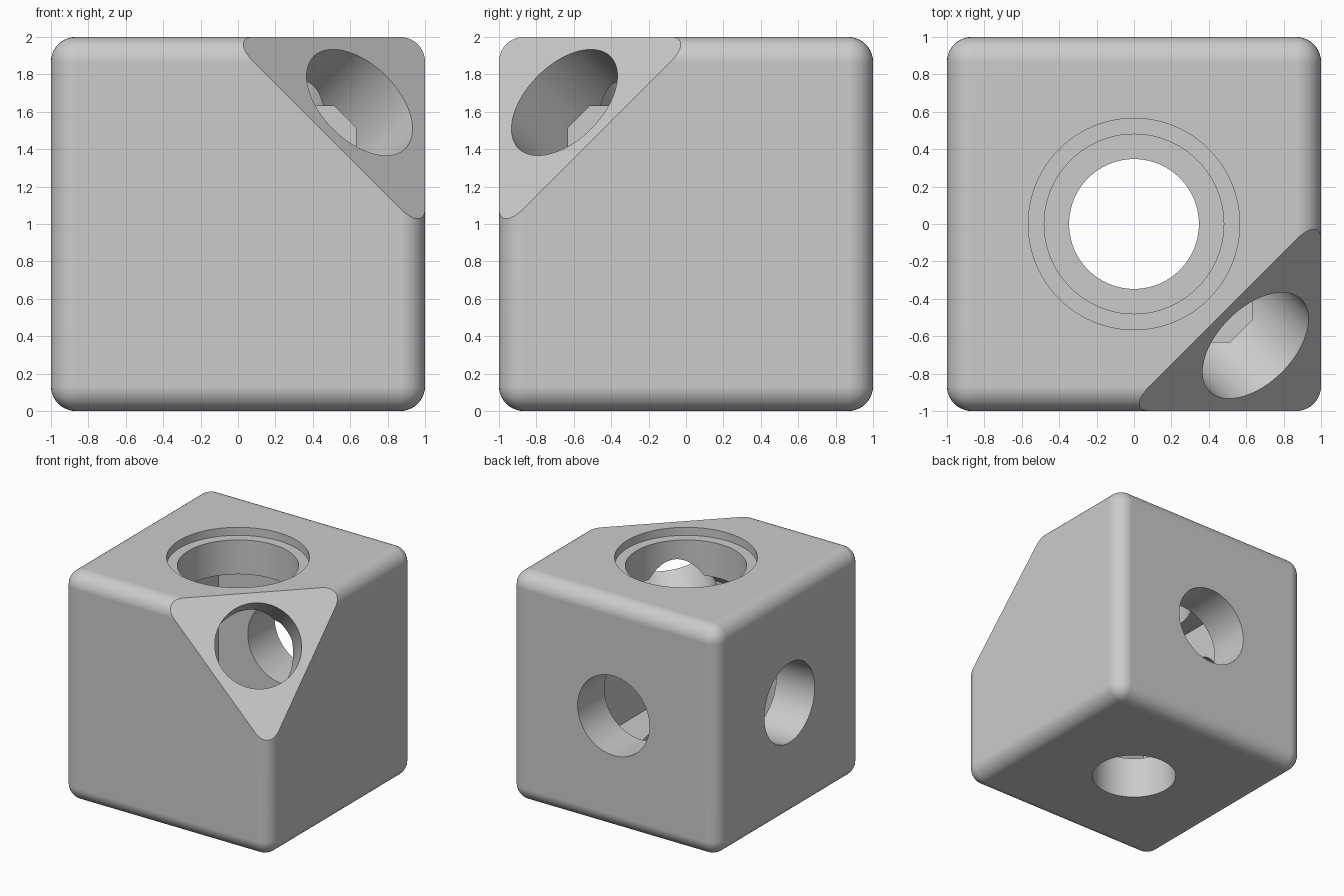
import bpy, bmesh
from math import radians
from mathutils import Vector, Matrix

default = bpy.data.objects.get("Cube")
if default:
    bpy.data.objects.remove(default, do_unlink=True)

CENTRE = Vector((0, 0, 1))
DIAGONAL = Vector((1, -1, 1)).normalized()
BORE, CAVITY = 0.347, 0.63

grey = bpy.data.materials.new("plain_grey")
grey.use_nodes = True
grey.diffuse_color = (0.6, 0.6, 0.6, 1)
grey.node_tree.nodes["Principled BSDF"].inputs["Base Color"].default_value = (0.6, 0.6, 0.6, 1)


def make_object(name, bm):
    bmesh.ops.recalc_face_normals(bm, faces=bm.faces)
    mesh = bpy.data.meshes.new(name)
    bm.to_mesh(mesh)
    bm.free()
    mesh.materials.append(grey)
    obj = bpy.data.objects.new(name, mesh)
    bpy.context.collection.objects.link(obj)
    return obj


def cube_mesh(size):
    bm = bmesh.new()
    bmesh.ops.create_cube(bm, size=size, matrix=Matrix.Translation(CENTRE))
    return bm


def bore(name, direction, radius, start, end):
    """Round cutter along a direction, between two distances from the centre."""
    direction = Vector(direction)
    turn = direction.to_track_quat("Z", "Y").to_matrix().to_4x4()
    place = Matrix.Translation(CENTRE + direction * (start + end) / 2)
    bm = bmesh.new()
    bmesh.ops.create_cone(bm, cap_ends=True, segments=96, radius1=radius,
                          radius2=radius, depth=end - start, matrix=place @ turn)
    return make_object(name, bm)


# Rounded block with one corner sliced off
bm = cube_mesh(2)
bmesh.ops.bevel(bm, geom=bm.edges[:], offset=0.133, segments=10, profile=0.5, affect="EDGES")
corner = CENTRE + Vector((1, -1, 1)) - DIAGONAL * (1.05 / 3 ** 0.5)
cut = bmesh.ops.bisect_plane(bm, geom=bm.verts[:] + bm.edges[:] + bm.faces[:],
                             plane_co=corner, plane_no=DIAGONAL, clear_outer=True)
rim = [e for e in cut["geom_cut"] if isinstance(e, bmesh.types.BMEdge)]
bmesh.ops.contextual_create(bm, geom=rim)
block = make_object("bored_block", bm)

# Square inner chamber, chamfered along the three edges at the sliced corner
bm = cube_mesh(2 * CAVITY)
tip = max(bm.verts, key=lambda v: (v.co - CENTRE).dot(DIAGONAL))
bmesh.ops.bevel(bm, geom=list(tip.link_edges), offset=0.115, segments=1, affect="EDGES")
cutters = [make_object("chamber_cutter", bm)]

# Side, bottom and diagonal bores, then the stepped top opening
for name, direction in (("left", (-1, 0, 0)), ("back", (0, 1, 0)), ("bottom", (0, 0, -1))):
    cutters.append(bore(name + "_bore_cutter", direction, BORE, 0.5, 1.2))
cutters.append(bore("diagonal_bore_cutter", DIAGONAL, BORE, 0.6, 1.6))
cutters.append(bore("top_bore_cutter", (0, 0, 1), 0.48, 0.5, 1.2))
cutters.append(bore("top_recess_cutter", (0, 0, 1), 0.565, 0.93, 1.2))

bpy.ops.object.select_all(action="DESELECT")
block.select_set(True)
bpy.context.view_layer.objects.active = block
for cutter in cutters:
    cutter.hide_render = True
    mod = block.modifiers.new(cutter.name, "BOOLEAN")
    mod.operation, mod.solver, mod.object = "DIFFERENCE", "EXACT", cutter
    bpy.ops.object.modifier_apply(modifier=mod.name)
    bpy.data.objects.remove(cutter, do_unlink=True)

# Smooth rounded surfaces while the flats stay flat
bpy.ops.object.shade_smooth_by_angle(angle=radians(30))
weighted = block.modifiers.new("flat_faces", "WEIGHTED_NORMAL")
weighted.keep_sharp = True
